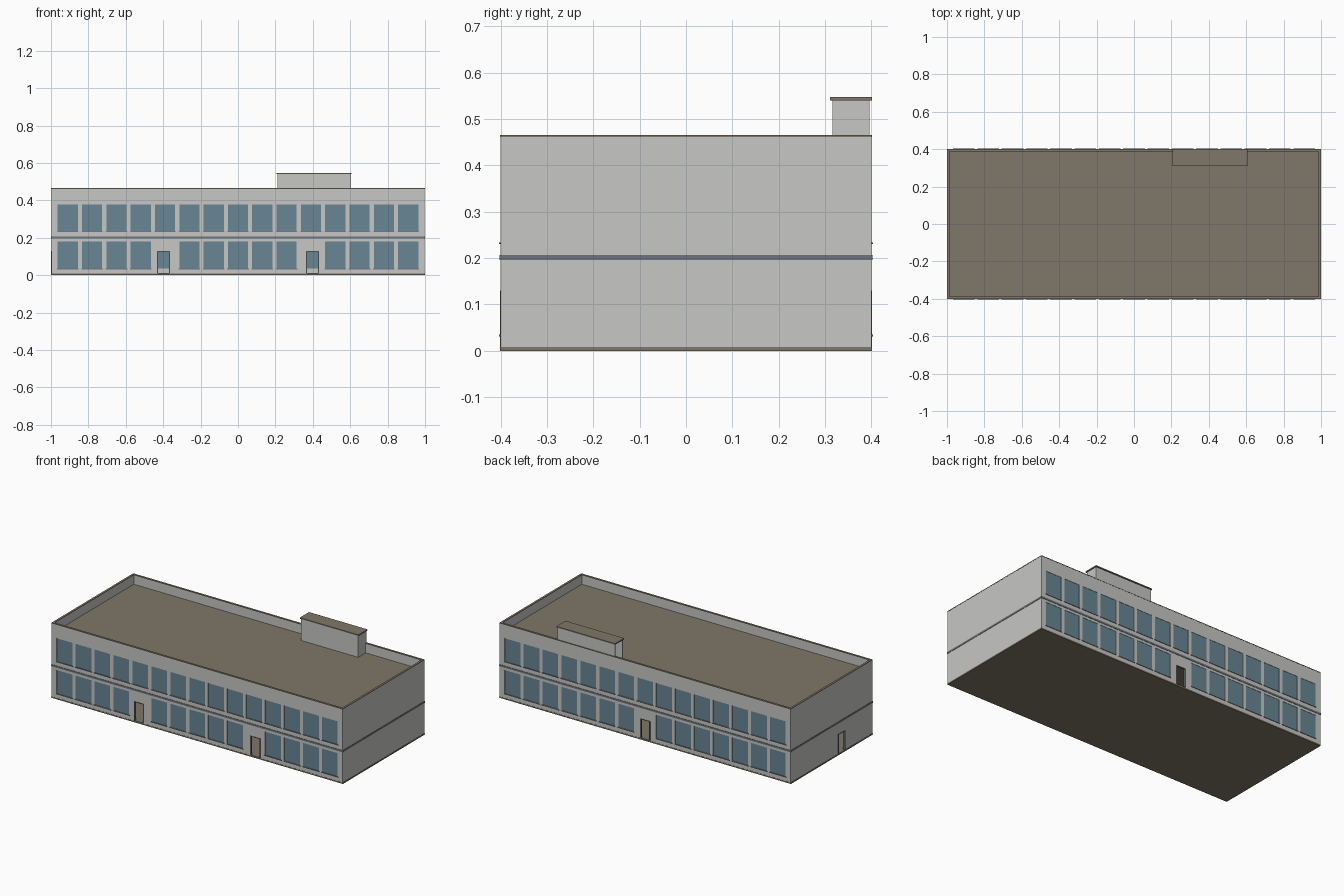
import bpy, bmesh
from mathutils import Matrix, Vector

cube = bpy.data.objects.get("Cube")
if cube:
    bpy.data.objects.remove(cube)


def material(name, rgb):
    m = bpy.data.materials.new(name)
    m.use_nodes = True
    m.diffuse_color = (*rgb, 1)
    m.node_tree.nodes["Principled BSDF"].inputs["Base Color"].default_value = (*rgb, 1)
    return m


WALL = material("pale_grey_wall", (0.57, 0.57, 0.555))
BROWN = material("brown_roofing", (0.215, 0.185, 0.14))
GLASS = material("blue_glass", (0.14, 0.24, 0.30))
TRIM = material("slate_trim", (0.16, 0.175, 0.20))


def boxes(name, spans, mat):
    """One object made of boxes, each span being (x0, x1, y0, y1, z0, z1)."""
    bm = bmesh.new()
    for x0, x1, y0, y1, z0, z1 in spans:
        size = Vector((abs(x1 - x0), abs(y1 - y0), z1 - z0))
        mid = Vector((x0 + x1, y0 + y1, z0 + z1)) / 2
        bmesh.ops.create_cube(bm, size=1, matrix=Matrix.Translation(mid) @ Matrix.Diagonal((*size, 1)))
    mesh = bpy.data.meshes.new(name)
    bm.to_mesh(mesh)
    bm.free()
    mesh.materials.append(mat)
    ob = bpy.data.objects.new(name, mesh)
    bpy.context.collection.objects.link(ob)
    return ob


def ring(hx, hy, t, z0, z1):
    """Four boxes around a rectangle, t thick inwards."""
    return [(-hx, hx, -hy, -hy + t, z0, z1), (-hx, hx, hy - t, hy, z0, z1),
            (-hx, -hx + t, -hy + t, hy - t, z0, z1), (hx - t, hx, -hy + t, hy - t, z0, z1)]


def cut(target, cutter):
    """Subtract the cutter, keep the result, drop the cutter."""
    mod = target.modifiers.new("cut", "BOOLEAN")
    mod.operation = "DIFFERENCE"
    mod.solver = "EXACT"
    mod.object = cutter
    bpy.context.view_layer.update()
    deps = bpy.context.evaluated_depsgraph_get()
    mesh = bpy.data.meshes.new_from_object(target.evaluated_get(deps))
    target.modifiers.clear()
    target.data = mesh
    bpy.data.objects.remove(cutter)


HX, HY, T = 0.998, 0.4, 0.011     # wall half sizes and thickness
FLOOR, DECK, TOP = 0.008, 0.405, 0.461
PITCH, HALF = 0.13, 0.054         # window spacing and half width
DOOR_W, DOOR_TOP = 0.035, 0.13

# Window and door layout of both long sides
storeys = [(0.035, 0.181), (0.234, 0.378)]
door_slots = {-1: {4: -0.398, 10: 0.398}, 1: {7: 0.0}}
holes, panes, sills, frames = [], [], [], []
for side in (-1, 1):
    def facade(x0, x1, out, inn, z0, z1):
        """Box on this long side, measured outwards from the wall face."""
        ys = sorted((side * (HY + out), side * (HY - inn)))
        return (x0, x1, *ys, z0, z1)

    for level, (z0, z1) in enumerate(storeys):
        for i in range(15):
            if level == 0 and i in door_slots[side]:
                continue
            x = (i - 7) * PITCH
            holes.append(facade(x - HALF, x + HALF, 0.02, 0.02, z0, z1))
            panes.append(facade(x - HALF, x + HALF, -0.002, 0.008, z0, z1))
            sills.append(facade(x - HALF - 0.004, x + HALF + 0.004, 0.003, 0.002, z0 - 0.004, z0))
    for x in door_slots[side].values():
        holes.append(facade(x - DOOR_W, x + DOOR_W, 0.02, 0.02, FLOOR, DOOR_TOP))
        for s in (-1, 1):
            a, b = sorted((x + s * DOOR_W, x + s * (DOOR_W - 0.006)))
            frames.append(facade(a, b, 0.0015, T, FLOOR, DOOR_TOP))
        frames.append(facade(x - DOOR_W, x + DOOR_W, 0.0015, T, DOOR_TOP - 0.004, DOOR_TOP))
        frames.append(facade(x - DOOR_W, x + DOOR_W, 0.0015, T, FLOOR, FLOOR + 0.003))

# Side door in the -x wall
side_y = -0.1
holes.append((-HX - 0.02, -HX + 0.02, side_y - DOOR_W, side_y + DOOR_W, FLOOR, DOOR_TOP))
for s in (-1, 1):
    a, b = sorted((side_y + s * DOOR_W, side_y + s * (DOOR_W - 0.006)))
    frames.append((-HX - 0.0015, -HX + T, a, b, FLOOR, DOOR_TOP))
frames.append((-HX - 0.0015, -HX + T, side_y - DOOR_W, side_y + DOOR_W, DOOR_TOP - 0.004, DOOR_TOP))

# Hollow outer walls with real openings
walls = boxes("outer_walls", [(-HX, HX, -HY, HY, FLOOR, TOP)], WALL)
cut(walls, boxes("room_cutter", [(-HX + T, HX - T, -HY + T, HY - T, -0.1, 0.6)], WALL))
cut(walls, boxes("opening_cutter", holes, WALL))

boxes("window_panes", panes, GLASS)
boxes("window_sills", sills, TRIM)
boxes("door_frames", frames, TRIM)

# Slabs, storey band and parapet cap
boxes("ground_slab", [(-1, 1, -HY - 0.001, HY + 0.001, 0, FLOOR)], BROWN)
inner = (-HX + T, HX - T, -HY + T, HY - T)
boxes("upper_floor", [(*inner, 0.195, 0.207)], BROWN)
boxes("roof_deck", [(*inner, DECK - 0.01, DECK)], BROWN)
boxes("storey_band", ring(1, HY + 0.002, 0.004, 0.196, 0.207), TRIM)
boxes("parapet_cap", ring(HX + 0.001, HY + 0.001, T + 0.002, TOP, 0.465), BROWN)

# Rooftop stair housing, open at its -x end
X0, X1, Y0, Y1, H, W = 0.21, 0.603, 0.316, 0.396, 0.54, 0.005
boxes("stair_housing_walls", [
    (X0, X1, Y0, Y0 + W, DECK, H),
    (X0, X1, Y1 - W, Y1, DECK, H),
    (X1 - W, X1, Y0 + W, Y1 - W, DECK, H)], WALL)
boxes("stair_housing_roof", [(X0 - 0.004, X1 + 0.005, Y0 - 0.005, Y1 + 0.005, H, 0.547)], BROWN)
